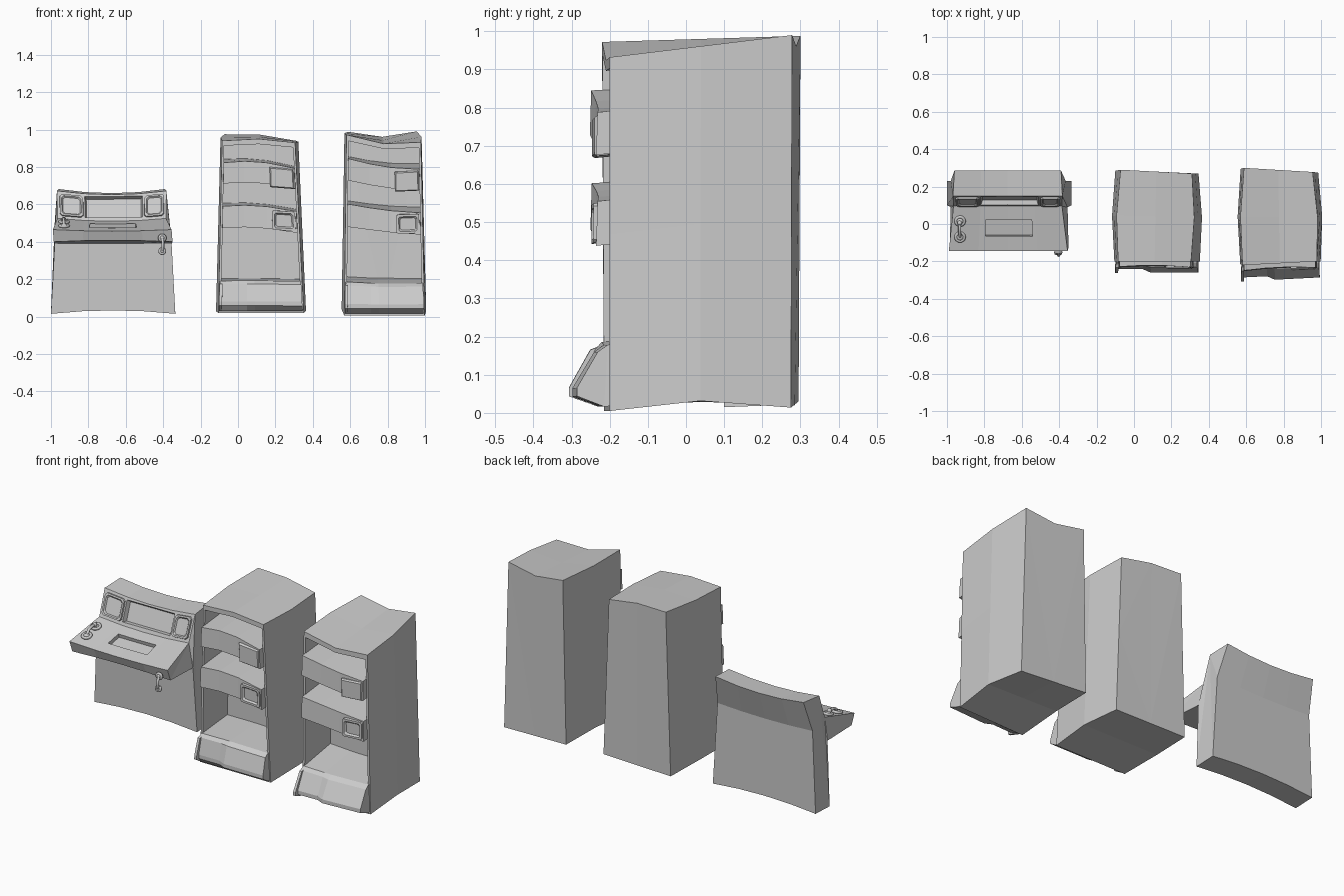
import bpy, bmesh, math
from mathutils import Vector

if "Cube" in bpy.data.objects:
    bpy.data.objects.remove(bpy.data.objects["Cube"])


def loft(name, sections):
    """Skin closed rings of points one after another and cap both ends."""
    bm = bmesh.new()
    rings = [[bm.verts.new(p) for p in s] for s in sections]
    n = len(rings[0])
    for a, b in zip(rings, rings[1:]):
        for i in range(n):
            j = (i + 1) % n
            bm.faces.new((a[i], a[j], b[j], b[i]))
    caps = [bm.faces.new(rings[0]), bm.faces.new(rings[-1])]
    bmesh.ops.triangulate(bm, faces=caps)
    bmesh.ops.recalc_face_normals(bm, faces=bm.faces)
    me = bpy.data.meshes.new(name)
    bm.to_mesh(me)
    bm.free()
    ob = bpy.data.objects.new(name, me)
    bpy.context.collection.objects.link(ob)
    return ob


def pad(name, P, u0, u1, v0, v1, rings, c=0.0):
    """Rectangular pad with clipped corners on surface P(u, v, h); rings = (inset, height)."""
    secs = []
    for d, h in rings:
        a, b, e, f = u0 + d, u1 - d, v0 + d, v1 - d
        if c:
            pts = [(a + c, e), (b - c, e), (b, e + c), (b, f - c),
                   (b - c, f), (a + c, f), (a, f - c), (a, e + c)]
        else:
            pts = [(a, e), (b, e), (b, f), (a, f)]
        secs.append([P(u, v, h) for u, v in pts])
    return loft(name, secs)


def tube(name, pts, r):
    cu = bpy.data.curves.new(name, 'CURVE')
    cu.dimensions = '3D'
    cu.bevel_depth, cu.bevel_resolution, cu.use_fill_caps = r, 2, True
    sp = cu.splines.new('POLY')
    sp.points.add(len(pts) - 1)
    for p, q in zip(sp.points, pts):
        p.co = (*q, 1)
    bpy.context.collection.objects.link(bpy.data.objects.new(name, cu))


def ball(name, loc, r, scale=(1, 1, 1)):
    bpy.ops.mesh.primitive_uv_sphere_add(segments=14, ring_count=8, radius=r, location=loc)
    ob = bpy.context.object
    ob.name, ob.scale = name, scale
    bpy.ops.object.shade_smooth()


def ring(name, loc, R, r, rx):
    bpy.ops.mesh.primitive_torus_add(major_radius=R, minor_radius=r, major_segments=18,
                                     minor_segments=8, location=loc, rotation=(rx, 0, 0))
    bpy.context.object.name = name
    bpy.ops.object.shade_smooth()


FRAME = [(0, -.006), (.003, .010), (.012, .010), (.018, .002)]

# Console: side profile as (y, z, left x, right x, mid sag)
PROF = [(.10, .015, -1.0, -.335, .018), (.09, .39, -.98, -.355, 0),
        (-.125, .40, -.985, -.35, .008), (-.145, .465, -.99, -.355, -.008),
        (.095, .525, -.965, -.385, -.015), (.15, .672, -.968, -.383, -.02),
        (.285, .682, -.96, -.39, -.022), (.23, .50, -.98, -.365, -.01),
        (.23, .02, -1.0, -.335, .018)]


def con(s, p):
    y, z, xl, xr, sag = p
    return Vector((xl + (xr - xl) * s, y, z + sag * 4 * s * (1 - s)))


def console_face(i, W):
    a, b = PROF[i], PROF[i + 1]
    d = Vector((0, b[0] - a[0], b[1] - a[1]))
    L = d.length
    n = Vector((0, -d.z, d.y)) / L

    def P(u, v, h):
        s = u / W
        return con(s, a).lerp(con(s, b), v / L) + n * h
    return P


body = loft("console_body", [[con(k / 4, p) for p in PROF] for k in range(5)])
desk, board = console_face(3, .61), console_face(4, .58)

# Recesses in the desk and the backboard
cutters = [pad("slot_cutter", desk, .185, .435, .082, .175, [(0, .05), (0, -.022)]),
           pad("board_cutter", board, .147, .453, .018, .142, [(0, .05), (0, 0), (.008, -.025)])]
bpy.context.view_layer.objects.active = body
for c in cutters:
    m = body.modifiers.new("recess", 'BOOLEAN')
    m.operation, m.object, m.solver = 'DIFFERENCE', c, 'EXACT'
    bpy.ops.object.modifier_apply(modifier=m.name)
    bpy.data.objects.remove(c)

# Console screens
for nm, a, b in (("left_screen", .012, .140), ("right_screen", .462, .570)):
    pad(nm, board, a, b, .015, .143, FRAME, .012)

# Desk lever: two rings, stalk and knob
for nm, y in (("lever_ring_back", .015), ("lever_ring_front", -.07)):
    z = .468 + (y + .145) * .25
    ring(nm, (-.93, y, z), .023, .008, .24)
    ball(nm + "_hub", (-.93, y, z), .018, (1, 1, .6))
tube("lever_stalk", [(-.93, .015, .51), (-.932, -.01, .522), (-.932, -.045, .515), (-.93, -.07, .49)], .008)
ball("lever_knob", (-.932, .005, .52), .013)

# Handset hanging on the desk edge
ring("handset_top", (-.405, -.15, .42), .015, .008, math.pi / 2)
ball("handset_top_hub", (-.405, -.148, .42), .014)
ring("handset_bottom", (-.405, -.157, .35), .013, .008, math.pi / 2)
ball("handset_bottom_hub", (-.405, -.155, .35), .012)
tube("handset_grip", [(-.405, -.152, .42), (-.402, -.168, .40), (-.402, -.168, .37), (-.405, -.157, .35)], .008)


# Cabinets, all parts bent by one warp of the unit box
W, D, H = .42, .49, .95


def cabinet(tag, corners, sag_top, sag_bot, kick):
    K = [Vector(c) for c in corners]      # bottom FL FR BL BR, top FL FR BL BR

    def C(u, v, w):
        lo = K[0].lerp(K[1], u).lerp(K[2].lerp(K[3], u), v)
        hi = K[4].lerp(K[5], u).lerp(K[6].lerp(K[7], u), v)
        p = lo.lerp(hi, w)
        vc, uc = min(max(v, 0), 1), min(max(u, 0), 1)
        p.z += 4 * uc * (1 - uc) * w * sag_top + (1 - w) * sag_bot * (4 * vc * (1 - vc))
        p.x += (u - .5) * .03 * 4 * vc * (1 - vc)
        return p

    def P(x, z, h):
        return C(x / W, -h / D, z / H)

    def rim(v, e, top=0.0):
        a, b, f = e, 1 - e, 1 - e - top
        return [C(u, v, w) for u, w in ((a, a), (.5, a), (b, a), (b, .5),
                                        (b, f), (.5, f), (a, f), (a, .5))]

    # Open-fronted shell
    loft(tag + "_shell", [rim(1, 0), rim(.5, 0), rim(0, 0), rim(0, .03), rim(.5, .03)])

    # Two shelves with bowed fronts: (x, front, height shift)
    for nm, z0, z1 in (("lower_shelf", .465, .585), ("upper_shelf", .71, .825)):
        secs = []
        for x, h, dz in ((.012, .028, .005), (.13, .022, .005), (.25, .022, -.002), (.408, .032, -.018)):
            secs.append([P(x, z1 + dz, -.26), P(x, z1 + dz, h),
                         P(x, z0 + dz, h + .004), P(x, z0 + dz, -.26)])
        loft(tag + "_" + nm, secs)
    pad(tag + "_drawer_block", P, .27, .402, .69, .80, [(0, -.05), (0, .032), (.006, .040)])
    pad(tag + "_small_screen", P, .275, .402, .455, .565,
        [(0, -.02), (.002, .042), (.014, .042), (.022, .032)], .008)

    # Sloped foot panel with its left third set back
    secs = []
    for x, s in ((.006, .020), (.14, .020), (.18, 0), (.414, 0)):
        k = kick - s
        secs.append([P(x, .178, -.26), P(x, .178, .005), P(x, .16, .032 - s * .5), P(x, .065, k),
                     P(x, .042, k), P(x, .012, .015), P(x, .012, -.26)])
    loft(tag + "_foot_panel", secs)
    # Narrow lip along the base and the foot panel's left side
    loft(tag + "_foot_edge", [[P(x, .168, .01), P(x, .16, .034), P(x, .065, kick),
                               P(x, .042, kick), P(x, .012, .015)] for x in (.004, .018)])


cabinet("middle_cabinet",
        [(-.105, -.2, .018), (.352, -.2, .018), (-.10, .285, .02), (.345, .27, .025),
         (-.085, -.2, .94), (.305, -.2, .93), (-.072, .29, .975), (.31, .27, .94)],
        .015, .01, .062)
cabinet("right_cabinet",
        [(.568, -.215, .005), (.998, -.2, .005), (.57, .295, .03), (.985, .275, .014),
         (.58, -.22, .972), (.978, -.2, .932), (.588, .30, .988), (.955, .278, .99)],
        -.028, .022, .088)
